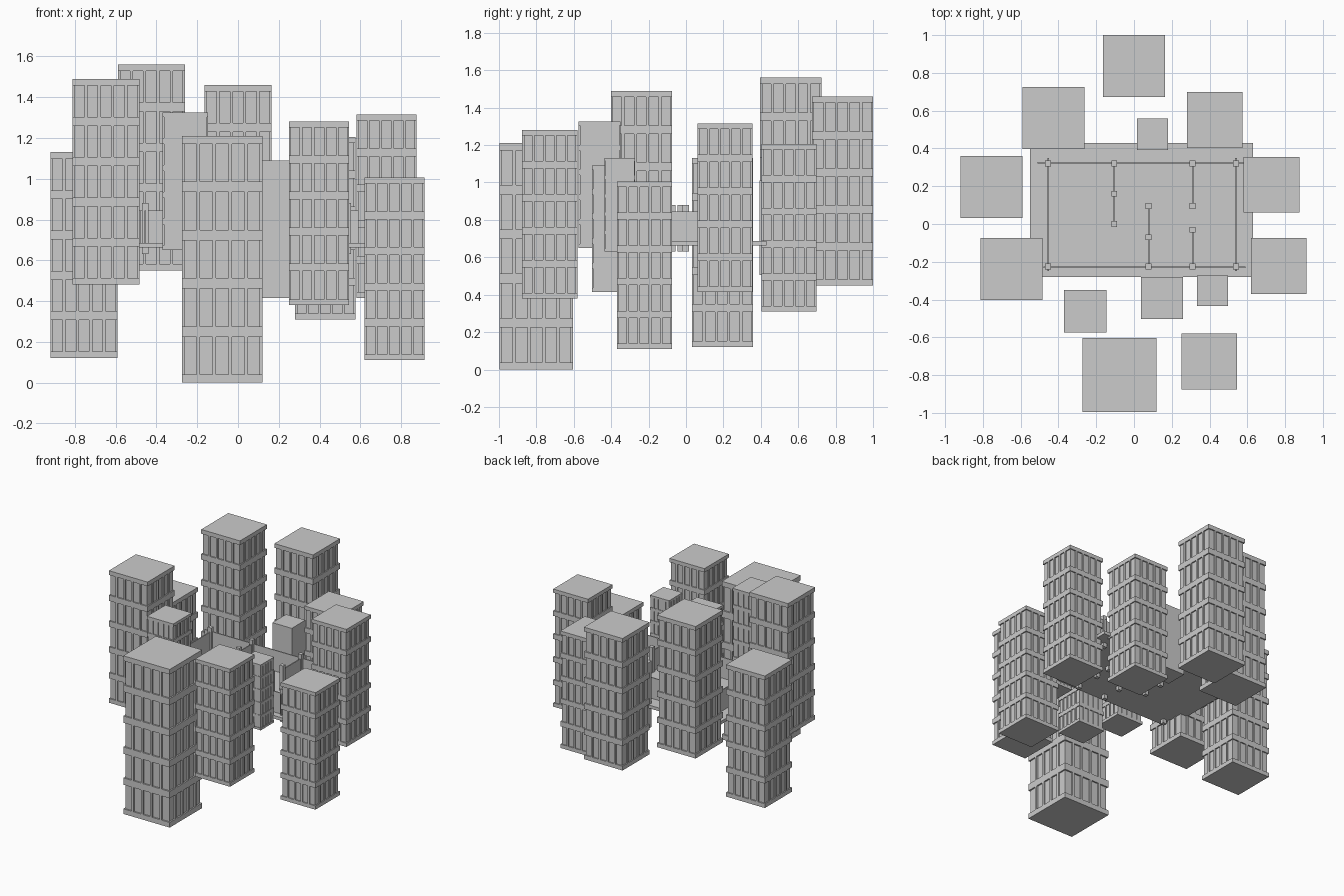
import bpy, bmesh
from mathutils import Matrix, Vector


def add_box(bm, x0, x1, y0, y1, z0, z1):
    m = Matrix.Translation(((x0 + x1) / 2, (y0 + y1) / 2, (z0 + z1) / 2)) @ \
        Matrix.Diagonal((x1 - x0, y1 - y0, z1 - z0, 1))
    bmesh.ops.create_cube(bm, size=1, matrix=m)


def finish(name, bm, loc=(0, 0, 0)):
    me = bpy.data.meshes.new(name)
    bm.to_mesh(me)
    bm.free()
    ob = bpy.data.objects.new(name, me)
    ob.location = loc
    bpy.context.collection.objects.link(ob)
    return ob


# tower: recessed core, full-width floor bands, vertical fins on each side
def tower(name, cx, cy, z0, z1, w):
    bm = bmesh.new()
    h, r, s = z1 - z0, w / 2, w * 0.028
    c = r - s
    add_box(bm, -c, c, -c, c, 0.005 * h, 0.995 * h)
    edge, gap, floors = 0.032 * h, 0.043 * h, 5
    row = (h - 2 * edge - (floors - 1) * gap) / floors
    add_box(bm, -r, r, -r, r, 0, edge)
    add_box(bm, -r, r, -r, r, h - edge, h)
    for i in range(floors):
        b = edge + i * (row + gap)
        if i:
            add_box(bm, -r, r, -r, r, b - gap, b)
        for k in range(4):
            u, f = (k - 1.5) * w * 0.2, w * 0.023
            for sgn in (-1, 1):
                lo, hi = sorted((sgn * (c - 0.002), sgn * r))
                add_box(bm, u - f, u + f, lo, hi, b, b + row)
                add_box(bm, lo, hi, u - f, u + f, b, b + row)
    finish(name, bm, (cx, cy, z0))


# ring of towers: centre x, centre y, base, top, width
towers = [
    (0.0, 0.837, 0.45, 1.46, 0.327), (-0.425, 0.56, 0.55, 1.56, 0.328),
    (0.428, 0.55, 0.31, 1.205, 0.295), (-0.755, 0.195, 0.12, 1.13, 0.328),
    (0.728, 0.208, 0.415, 1.315, 0.295), (-0.648, -0.238, 0.48, 1.49, 0.328),
    (0.767, -0.222, 0.11, 1.005, 0.295), (-0.077, -0.80, 0.0, 1.21, 0.393),
    (0.398, -0.728, 0.38, 1.28, 0.295), (-0.258, -0.462, 0.65, 1.325, 0.223),
    (0.148, -0.392, 0.415, 1.09, 0.223), (0.415, -0.353, 0.63, 1.13, 0.163),
]
for i, t in enumerate(towers):
    tower(f"tower_{i + 1}", *t)

# plain block
bm = bmesh.new()
add_box(bm, 0.015, 0.18, 0.393, 0.558, 0.505, 1.01)
finish("plain_block", bm)

# central floor plate
bm = bmesh.new()
add_box(bm, -0.55, 0.63, -0.28, 0.43, 0.662, 0.686)
finish("floor_plate", bm)

# thin walls along x and y
bm = bmesh.new()
t = 0.004
for y, x0, x1 in ((0.325, -0.51, 0.58), (-0.228, -0.48, 0.59)):
    add_box(bm, x0, x1, y - t, y + t, 0.68, 0.845)
for x, y0, y1 in ((-0.455, -0.25, 0.35), (0.54, -0.25, 0.35), (-0.105, 0, 0.32),
                  (0.077, -0.228, 0.095), (0.31, 0.095, 0.32), (0.31, -0.228, -0.03)):
    add_box(bm, x - t, x + t, y0, y1, 0.68, 0.845)
finish("walls", bm)

# posts at wall ends and junctions
posts = {-0.455: (0.32, -0.225), 0.54: (0.32, -0.225), -0.105: (0.32, 0.16, 0.0),
         0.077: (0.095, -0.07, -0.225), 0.31: (0.32, 0.095, -0.03, -0.225)}
bm = bmesh.new()
p = 0.015
for x, ys in posts.items():
    for y in ys:
        add_box(bm, x - p, x + p, y - p, y + p, 0.63, 0.88)
finish("posts", bm)
